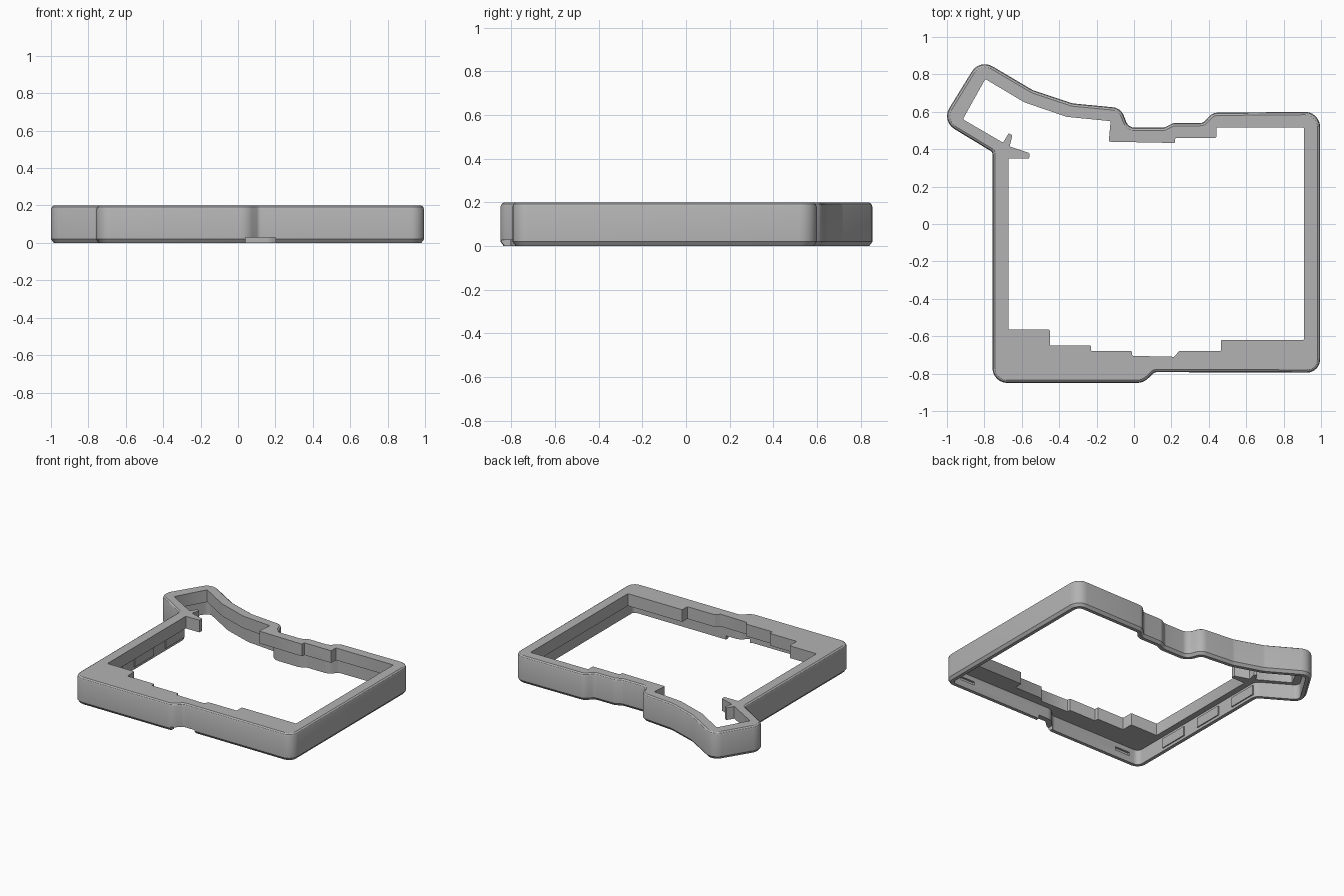
import bpy, bmesh, math
from mathutils import Vector, Matrix

cube = bpy.data.objects.get("Cube")
if cube:
    bpy.data.objects.remove(cube, do_unlink=True)

WALL, PLATE_Z, HEIGHT = 0.04, 0.11, 0.2

grey = bpy.data.materials.new("plain grey")
grey.use_nodes = True
colour = (0.45, 0.45, 0.45, 1)
grey.diffuse_color = colour
grey.node_tree.nodes["Principled BSDF"].inputs["Base Color"].default_value = colour


def rounded(corners, inset=0.0, steps=6):
    """Outline with filleted corners (x, y, radius), moved inward by inset."""
    out, n = [], len(corners)
    for i, (x, y, r) in enumerate(corners):
        p = Vector((x, y))
        u = (p - Vector(corners[i - 1][:2])).normalized()
        v = (Vector(corners[(i + 1) % n][:2]) - p).normalized()
        nu, nv = Vector((-u.y, u.x)), Vector((-v.y, v.x))
        p += (nu + nv) * inset / (1 + nu.dot(nv))
        turn = math.atan2(u.x * v.y - u.y * v.x, u.dot(v))
        side = 1 if turn > 0 else -1
        r = max(r - inset * side, 0.002)
        start = p - u * r * math.tan(abs(turn) / 2)
        centre = start + nu * r * side
        for k in range(steps + 1):
            out.append(centre + Matrix.Rotation(turn * k / steps, 2) @ (start - centre))
    return out


def loft(name, rings):
    """Closed solid through a stack of (outline, z) rings."""
    bm = bmesh.new()
    loops = [[bm.verts.new((p.x, p.y, z)) for p in pts] for pts, z in rings]
    for a, b in zip(loops, loops[1:]):
        for i in range(len(a)):
            bm.faces.new((a[i - 1], a[i], b[i], b[i - 1]))
    bm.faces.new(loops[0])
    bm.faces.new(loops[-1])
    bmesh.ops.recalc_face_normals(bm, faces=bm.faces)
    mesh = bpy.data.meshes.new(name)
    bm.to_mesh(mesh)
    bm.free()
    mesh.materials.append(grey)
    ob = bpy.data.objects.new(name, mesh)
    bpy.context.collection.objects.link(ob)
    return ob


def box(name, x0, x1, y0, y1, z0, z1):
    pts = [Vector(p) for p in ((x0, y0), (x1, y0), (x1, y1), (x0, y1))]
    return loft(name, [(pts, z0), (pts, z1)])


def cut(ob, cutter):
    cutter.hide_render = True
    mod = ob.modifiers.new("cut", 'BOOLEAN')
    mod.operation, mod.solver, mod.object = 'DIFFERENCE', 'EXACT', cutter
    bpy.context.view_layer.objects.active = ob
    bpy.ops.object.modifier_apply(modifier=mod.name)
    bpy.data.objects.remove(cutter, do_unlink=True)


# Outer outline, counter-clockwise
outer = [(0.995, -0.795, 0.07), (0.995, 0.6, 0.08), (0.42, 0.595, 0.06),
         (0.37, 0.54, 0.04), (0.21, 0.54, 0.05), (0.16, 0.515, 0.03),
         (-0.03, 0.515, 0.05), (-0.07, 0.62, 0.07), (-0.33, 0.645, 0.1),
         (-0.54, 0.715, 0.1), (-0.825, 0.883, 0.08), (-1.03, 0.55, 0.08),
         (-0.757, 0.385, 0.02), (-0.757, -0.85, 0.08), (0.05, -0.85, 0.09),
         (0.11, -0.792, 0.03)]

# Window through the top plate, with its steps and the small spur
opening = [(0.91, 0.515), (0.44, 0.515), (0.44, 0.46), (0.22, 0.46), (0.22, 0.433),
           (-0.135, 0.44), (-0.125, 0.55), (-0.36, 0.573), (-0.585, 0.65),
           (-0.795, 0.775), (-0.915, 0.56), (-0.7, 0.435), (-0.67, 0.485),
           (-0.65, 0.475), (-0.665, 0.415), (-0.56, 0.38), (-0.56, 0.35),
           (-0.672, 0.35), (-0.672, -0.565), (-0.45, -0.565), (-0.45, -0.65),
           (-0.23, -0.65), (-0.23, -0.68), (-0.01, -0.68), (-0.01, -0.705),
           (0.215, -0.71), (0.24, -0.68), (0.465, -0.68), (0.465, -0.62), (0.91, -0.62)]

# Case shell: cavity ceiling, inner wall, chamfered outer wall, top plate
profile = [(WALL, PLATE_Z), (WALL, 0), (0.015, 0), (0, 0.02), (0, HEIGHT - 0.02),
           (0.005, HEIGHT - 0.007), (0.015, HEIGHT)]
case = loft("case_frame", [(rounded(outer, d), z) for d, z in profile])

window = rounded([(x, y, 0.006) for x, y in opening], steps=2)
cut(case, loft("window_cutter", [(window, 0.05), (window, 0.3)]))

# Finger notch under the front edge
cut(case, box("notch_cutter", 0.04, 0.2, -0.9, -0.72, -0.1, 0.028))

# Latch slots inside the front wall
for x, y in ((0.82, -0.755), (-0.58, -0.81)):
    cut(case, box("slot_cutter", x - 0.06, x + 0.06, y - 0.015, y + 0.02, 0.05, 0.075))

# Thin pads along the inside of the side wall
for i in range(3):
    y = -0.55 + i * 0.36
    box("inner_pad", -0.718, -0.709, y, y + 0.22, 0.02, 0.09)

for ob in bpy.context.collection.objects:
    if ob.type == 'MESH' and ob.name.startswith(("case", "inner")):
        bpy.ops.object.select_all(action='DESELECT')
        ob.select_set(True)
        bpy.context.view_layer.objects.active = ob
        bpy.ops.object.shade_smooth_by_angle(angle=math.radians(28))
